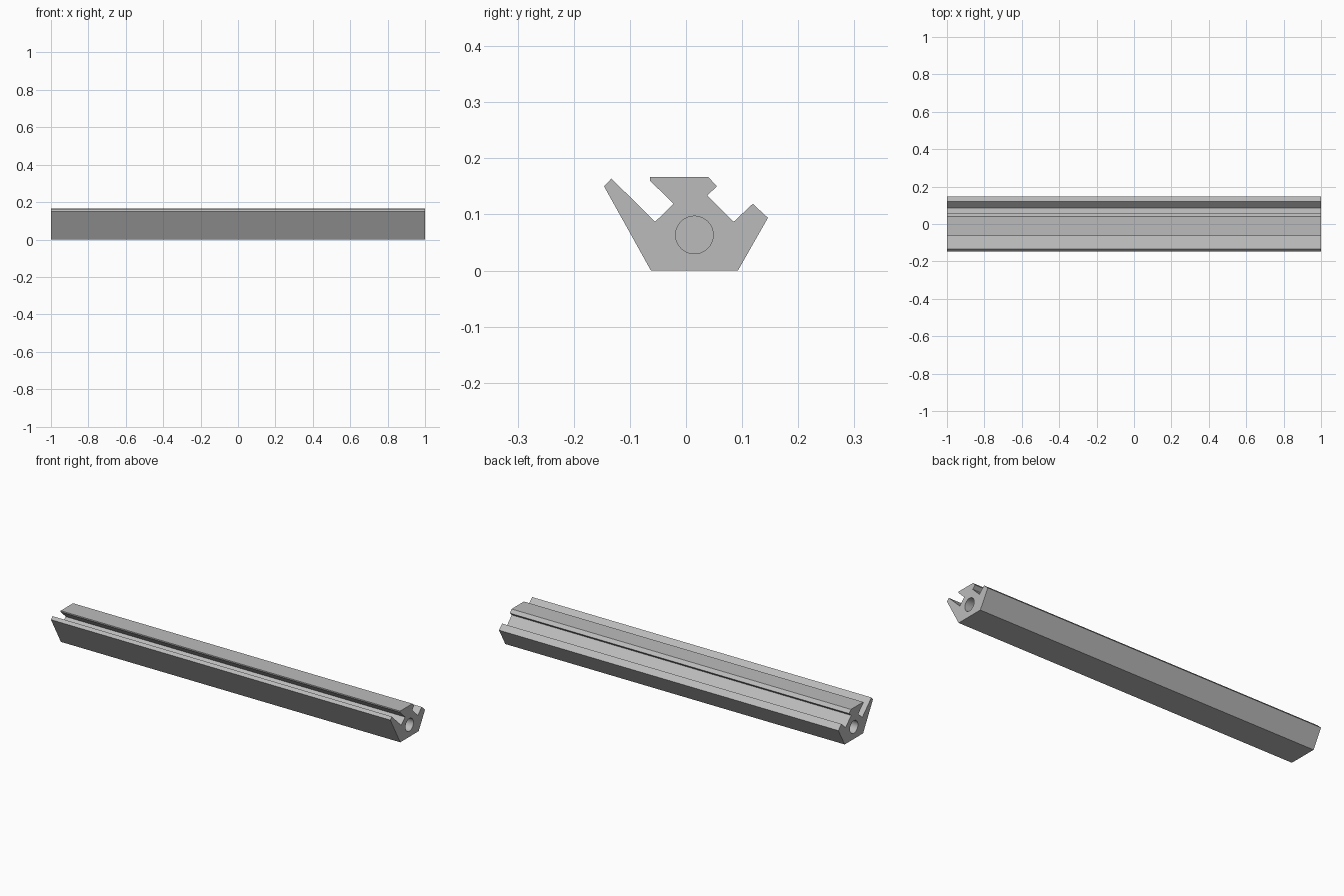
import bpy
import bmesh
import math
from mathutils import Matrix, Vector

cube = bpy.data.objects.get("Cube")
if cube:
    bpy.data.objects.remove(cube, do_unlink=True)

HALF_LENGTH = 1.0
HOLE_Y, HOLE_Z, HOLE_RADIUS, HOLE_DEPTH = 0.015, 0.0635, 0.0335, 0.2

# Cross-section of the slotted bar as (y, z)
PROFILE = [
    (-0.0625, 0), (0.0925, 0),                      # base
    (0.146, 0.094), (0.119, 0.119),                 # short back flange
    (0.085, 0.087), (0.038, 0.134),                 # back slot
    (0.055, 0.15), (0.04, 0.1665),                  # head, chamfered at the back
    (-0.064, 0.1665), (-0.064, 0.16),
    (-0.022, 0.119), (-0.055, 0.087),               # front slot
    (-0.133, 0.164), (-0.146, 0.15),                # tall front flange
]

metal = bpy.data.materials.new("light_grey_metal")
metal.use_nodes = True
grey = (0.5, 0.5, 0.5, 1)
metal.diffuse_color = grey
metal.node_tree.nodes["Principled BSDF"].inputs["Base Color"].default_value = grey


def add_object(name, bm):
    bmesh.ops.recalc_face_normals(bm, faces=bm.faces)
    mesh = bpy.data.meshes.new(name)
    bm.to_mesh(mesh)
    bm.free()
    mesh.materials.append(metal)
    obj = bpy.data.objects.new(name, mesh)
    bpy.context.collection.objects.link(obj)
    return obj


# Bar: the profile extruded along x
bm = bmesh.new()
end = bm.faces.new([bm.verts.new((-HALF_LENGTH, y, z)) for y, z in PROFILE])
extruded = bmesh.ops.extrude_face_region(bm, geom=[end], use_keep_orig=True)
moved = [v for v in extruded["geom"] if isinstance(v, bmesh.types.BMVert)]
bmesh.ops.translate(bm, verts=moved, vec=Vector((2 * HALF_LENGTH, 0, 0)))
bar = add_object("slotted_bar", bm)

bpy.ops.object.select_all(action="DESELECT")
bpy.context.view_layer.objects.active = bar
bar.select_set(True)

# Round blind hole in each end
for side in (-1, 1):
    bm = bmesh.new()
    place = (Matrix.Translation((side * HALF_LENGTH, HOLE_Y, HOLE_Z))
             @ Matrix.Rotation(math.pi / 2, 4, "Y"))
    bmesh.ops.create_cone(bm, cap_ends=True, segments=48, radius1=HOLE_RADIUS,
                          radius2=HOLE_RADIUS, depth=2 * HOLE_DEPTH, matrix=place)
    cutter = add_object("hole_cutter", bm)
    cutter.hide_render = True
    cut = bar.modifiers.new("end_hole", "BOOLEAN")
    cut.operation = "DIFFERENCE"
    cut.solver = "EXACT"
    cut.object = cutter
    bpy.ops.object.modifier_apply(modifier=cut.name)
    bpy.data.objects.remove(cutter, do_unlink=True)

bpy.ops.object.shade_smooth_by_angle(angle=math.radians(25))
